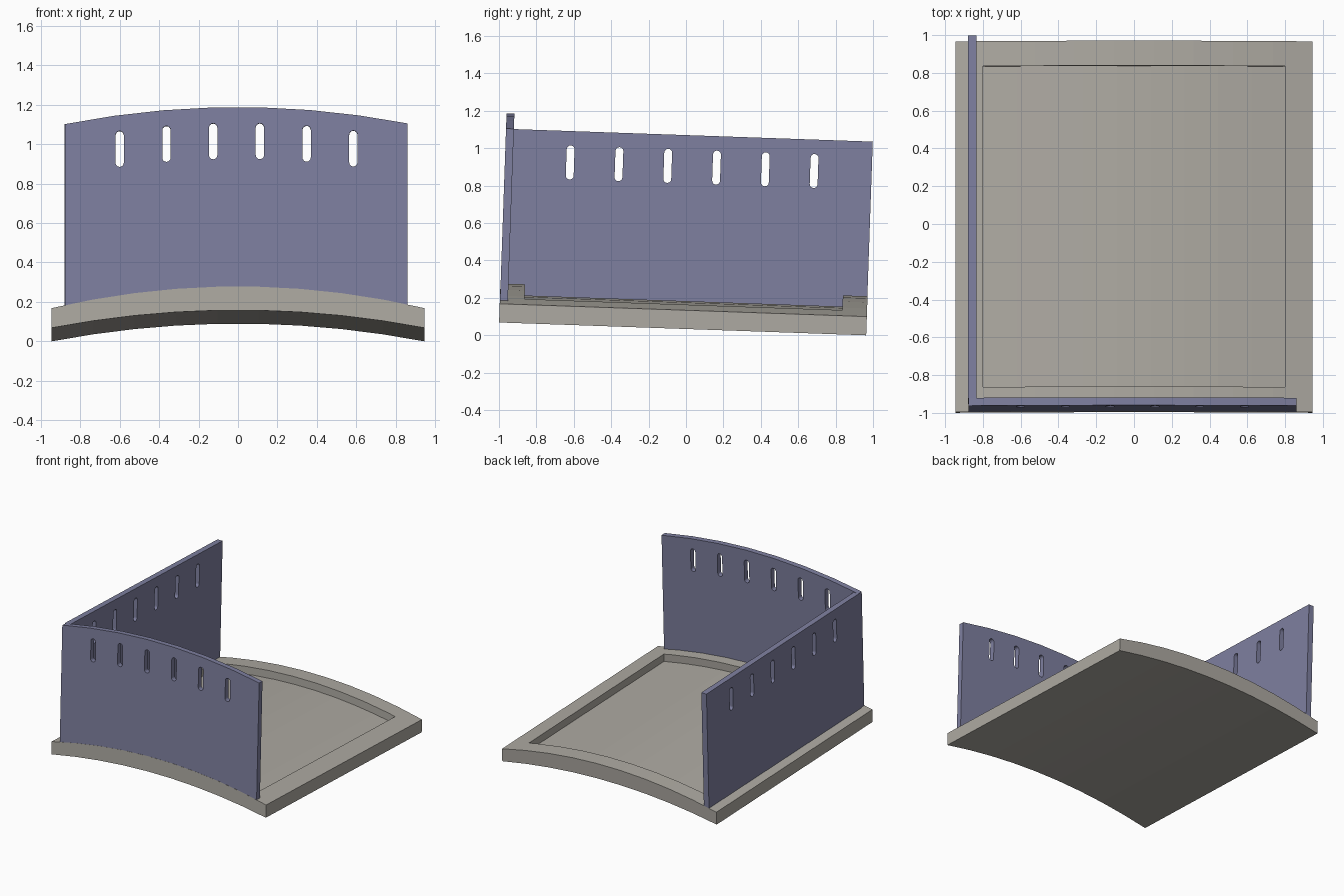
import bpy
from math import pi, sin, cos, radians
from mathutils import Matrix

if "Cube" in bpy.data.objects:
    bpy.data.objects.remove(bpy.data.objects["Cube"], do_unlink=True)

HALF_W, HALF_L, WALL = 0.945, 0.982, 0.042
RISE = radians(-2)
TILT = Matrix.Translation((0, -0.018, HALF_L * sin(-RISE))) @ Matrix.Rotation(RISE, 4, "X")


def material(name, rgb):
    mat = bpy.data.materials.new(name)
    mat.use_nodes = True
    mat.diffuse_color = (*rgb, 1)
    mat.node_tree.nodes["Principled BSDF"].inputs["Base Color"].default_value = (*rgb, 1)
    return mat


STONE = material("warm grey", (0.42, 0.40, 0.36))
PANEL = material("slate blue", (0.21, 0.215, 0.35))


def arch(x0, x1, edge, rise, steps=9):
    """Points along a shallow arch that is `edge` high at the slab's sides."""
    xs = [x0 + (x1 - x0) * i / steps for i in range(steps + 1)]
    return [(x, edge + rise * (1 - (x / HALF_W) ** 2)) for x in xs]


def slot(u, v, radius=0.021, straight=0.07, steps=8):
    """Upright rounded slot outline."""
    pts = []
    for side in (1, -1):
        for i in range(steps + 1):
            a = pi * i / steps
            pts.append((u + side * radius * cos(a), v + side * (straight + radius * sin(a))))
    return pts


def plate(name, outlines, depth, frame, mat):
    """Flat outline with holes, thickened evenly and placed by frame."""
    curve = bpy.data.curves.new(name, "CURVE")
    curve.dimensions = "2D"
    curve.fill_mode = "BOTH"
    curve.extrude = depth / 2
    for pts in outlines:
        spline = curve.splines.new("POLY")
        spline.points.add(len(pts) - 1)
        for p, (u, v) in zip(spline.points, pts):
            p.co = (u, v, 0, 1)
        spline.use_cyclic_u = True
    temp = bpy.data.objects.new(name + "_outline", curve)
    bpy.context.collection.objects.link(temp)
    bpy.context.view_layer.update()
    mesh = bpy.data.meshes.new_from_object(temp.evaluated_get(bpy.context.evaluated_depsgraph_get()))
    bpy.data.objects.remove(temp, do_unlink=True)
    mesh.materials.clear()
    mesh.materials.append(mat)
    mesh.transform(TILT @ frame)
    # Join the caps to the sides so the plate is a closed solid
    import bmesh
    bm = bmesh.new()
    bm.from_mesh(mesh)
    bmesh.ops.remove_doubles(bm, verts=bm.verts, dist=0.0001)
    bmesh.ops.recalc_face_normals(bm, faces=bm.faces)
    for f in bm.faces:
        f.smooth = False
    bm.to_mesh(mesh)
    bm.free()
    obj = bpy.data.objects.new(name, mesh)
    bpy.context.collection.objects.link(obj)
    return obj


def facing_front(y):
    return Matrix.Translation((0, y, 0)) @ Matrix.Rotation(pi / 2, 4, "X")


def facing_side(x):
    return Matrix.Translation((x, 0, 0)) @ Matrix.Rotation(pi / 2, 4, "Z") @ Matrix.Rotation(pi / 2, 4, "X")


# Arched base slab with a sunken floor inside a raised rim
top = arch(-HALF_W, HALF_W, 0.10, 0.11)
under = arch(HALF_W, -HALF_W, 0, 0.09)
base = plate("base_slab", [top + under], 2 * HALF_L, facing_front(0), STONE)
floor = arch(-0.8, 0.8, 0.04, 0.11)
cutter = plate("recess_cutter", [floor + [(0.8, 0.5), (-0.8, 0.5)]], 1.7, facing_front(0), STONE)
cut = base.modifiers.new("recess", "BOOLEAN")
cut.operation = "DIFFERENCE"
cut.solver = "EXACT"
cut.object = cutter
cutter.hide_render = True
cutter.hide_viewport = True

# Front wall: arched top, foot following the slab, six slots
left, right = 0.86, -0.875
wall_top = arch(right, left, 1.02, 0.10, 7)
wall_foot = arch(left, right, 0.097, 0.11)
middle = (left + right) / 2
slots = []
for i in range(6):
    x = middle + (i - 2.5) * 0.237
    slots.append(slot(x, 0.848 + 0.10 * (1 - (x / HALF_W) ** 2)))
plate("front_wall", [wall_top + wall_foot] + slots, WALL, facing_front(-HALF_L + WALL / 2 + 0.001), PANEL)

# Right side wall: straight top, running from the front wall to the back edge
start, end = -HALF_L + WALL, HALF_L - 0.001
outline = [(start, 0.11), (end, 0.11), (end, 1.036), (start, 1.036)]
slots = [slot((start + end) / 2 + (i - 2.5) * 0.261, 0.868) for i in range(6)]
plate("right_side_wall", [outline] + slots, 0.045, facing_side(-0.857), PANEL)
